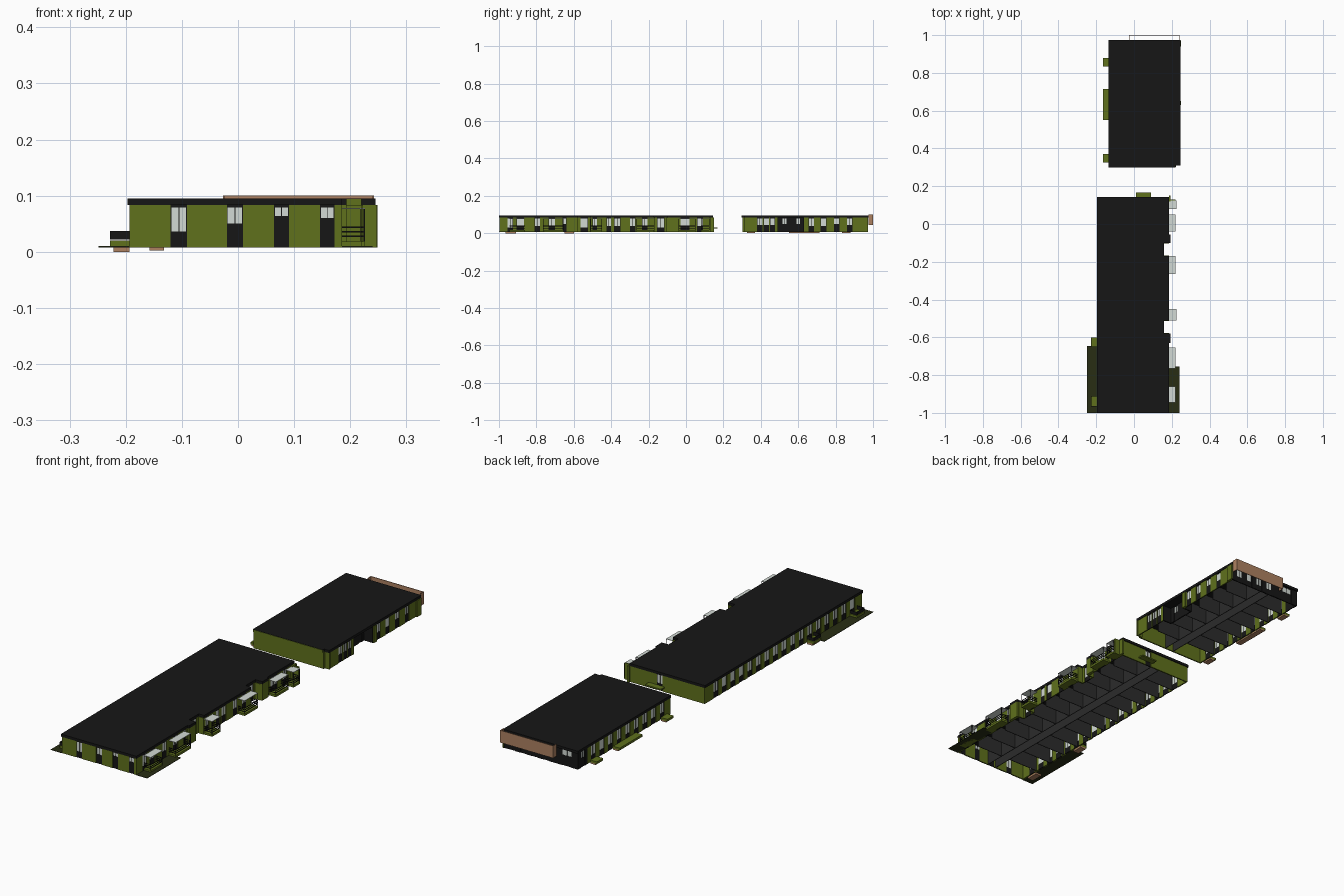
import bpy, bmesh

if "Cube" in bpy.data.objects:
    bpy.data.objects.remove(bpy.data.objects["Cube"])

def material(name, col):
    m = bpy.data.materials.new(name)
    m.diffuse_color = (*col, 1)
    m.use_nodes = True
    m.node_tree.nodes["Principled BSDF"].inputs["Base Color"].default_value = m.diffuse_color
    return m

GREEN = material("green_panel", (0.115, 0.165, 0.012))
OLIVE = material("dark_olive", (0.022, 0.027, 0.007))
BLACK = material("black", (0.008, 0.008, 0.008))
DARK = material("dark_grey", (0.025, 0.025, 0.025))
GLASS = material("pale_glass", (0.65, 0.70, 0.66))
TAN = material("tan", (0.42, 0.22, 0.12))
Z0, Z1, TOP, T = 0.008, 0.083, 0.095, 0.006

def part(name, mat, boxes):
    """One object made of boxes (x0, x1, y0, y1, z0, z1)."""
    if not boxes:
        return
    bm = bmesh.new()
    for x0, x1, y0, y1, z0, z1 in boxes:
        vs = bmesh.ops.create_cube(bm, size=1)["verts"]
        for v in vs:
            v.co = ((x0 + x1) / 2 + v.co.x * (x1 - x0),
                    (y0 + y1) / 2 + v.co.y * (y1 - y0),
                    (z0 + z1) / 2 + v.co.z * (z1 - z0))
    finish(name, mat, bm)

def finish(name, mat, bm):
    me = bpy.data.meshes.new(name)
    bm.to_mesh(me)
    bm.free()
    me.materials.append(mat)
    bpy.context.collection.objects.link(bpy.data.objects.new(name, me))

def roof(name, outline):
    bm = bmesh.new()
    f = bm.faces.new([bm.verts.new((x, y, Z1)) for x, y in outline])
    ext = bmesh.ops.extrude_face_region(bm, geom=[f])["geom"]
    bmesh.ops.translate(bm, vec=(0, 0, TOP - Z1),
                        verts=[v for v in ext if isinstance(v, bmesh.types.BMVert)])
    bmesh.ops.recalc_face_normals(bm, faces=bm.faces)
    finish(name, BLACK, bm)

def wall(name, along, c, a, b, bays=(), inward=1, mat=GREEN):
    """Straight wall, outer face at c, with window bays (start, end, sill)."""
    def put(s, e, d0, d1, z0, z1):
        p, q = sorted((c + inward * d0, c + inward * d1))
        return (p, q, s, e, z0, z1) if along == "y" else (s, e, p, q, z0, z1)
    piers, panels, panes = [], [], []
    pos = a
    for s, e, sill in sorted(bays):
        piers.append(put(pos, s, 0, T, Z0, Z1))
        panels.append(put(s, e, 0.002, T, Z0, sill))
        panels.append(put(s, e, 0.002, T, 0.079, Z1))
        panes.append(put(s, e, 0.003, 0.005, sill, 0.079))
        for m in (s, (s + e) / 2 - 0.0008, e - 0.0016):
            panels.append(put(m, m + 0.0016, 0.002, T, sill, 0.079))
        pos = e
    piers.append(put(pos, b, 0, T, Z0, Z1))
    part(name + "_piers", mat, piers)
    part(name + "_frames", BLACK, panels)
    part(name + "_glass", GLASS, panes)

def row(a, b, n, width, sill=0.035):
    step = (b - a) / n
    return [(a + step * (i + .5) - width / 2, a + step * (i + .5) + width / 2, sill)
            for i in range(n)]

# ---- Front building shell
XL, XR, XN, YF, YB = -0.193, 0.185, 0.158, -0.998, 0.14
roof("front_block_roof", [
    (-0.197, -1), (XR, -1), (XR, -0.63), (0.193, -0.63), (0.193, -0.58), (XN, -0.58),
    (XN, -0.51), (XR, -0.51), (XR, -0.17), (XN, -0.17), (XN, -0.10), (0.193, -0.10),
    (0.193, -0.055), (XR, -0.055), (XR, 0.144), (-0.197, 0.144)])
wall("front_wall", "x", YF, XL, XR,
     [(-0.12, -0.091, .036), (-0.02, 0.009, .05), (0.064, 0.091, .064), (0.146, 0.172, .06)])
wall("front_block_rear_wall", "x", YB, XL, XR, [(0.02, 0.05, 0.04)], -1)
wall("left_wall", "y", XL, YF, YB, row(-0.96, 0.09, 17, 0.036))
wall("right_wall_a", "y", XR, YF, -0.58,
     [(-0.955, -0.925, .03), (-0.905, -0.865, .04), (-0.81, -0.78, .04),
      (-0.735, -0.70, .04), (-0.66, -0.64, .05)], -1)
wall("right_wall_b", "y", XR, -0.51, -0.17,
     [(-0.50, -0.475, .04), (-0.425, -0.40, .04), (-0.385, -0.35, .04),
      (-0.30, -0.27, .04), (-0.235, -0.205, .04)], -1)
wall("right_wall_c", "y", XR, -0.10, YB, [(-0.03, 0.02, .04), (0.06, 0.09, .04)], -1)
for i, (a, b) in enumerate(((-0.58, -0.51), (-0.17, -0.10))):
    wall(f"entry_recess_{i}", "y", XN, a, b, [(a + .015, b - .015, .03)], -1)
    part(f"entry_cheeks_{i}", GREEN, [(XN - T, XR, y - T / 2, y + T / 2, Z0, Z1) for y in (a, b)])
part("entry_fins", GREEN, [(XR, 0.193, -0.63, -0.58, Z0, Z1), (XR, 0.193, -0.10, -0.055, Z0, Z1),
                           (XR, 0.22, 0.125, 0.131, Z0, Z1), (XR, 0.193, 0.12, 0.15, Z0, Z1)])

# ---- Rear building shell
BL, BR, BF, BB = -0.132, 0.243, 0.302, 0.97
roof("rear_block_roof", [(-0.135, 0.30), (0.22, 0.30), (0.22, 0.31), (0.245, 0.31),
                         (0.245, 0.975), (-0.135, 0.975)])
wall("rear_block_front_wall", "x", BF, BL, 0.22)
part("rear_block_front_parapet", GREEN, [(BL, 0.22, 0.298, 0.304, Z1, 0.094)])
part("rear_block_corner", GREEN, [(0.22, 0.247, 0.31, 0.316, Z0, Z1),
                                  (0.217, 0.223, 0.302, 0.316, Z0, Z1)])
wall("rear_block_left_wall", "y", BL, BF, 0.90, row(0.33, 0.89, 9, 0.034))
wall("rear_block_left_dark", "y", BL, 0.90, BB, [(0.92, 0.95, 0.05)], 1, BLACK)
wall("rear_block_back_wall", "x", BB, BL, BR, [(-0.10, -0.05, 0.055)] + row(0.0, 0.23, 4, 0.03),
     -1, BLACK)
wall("rear_block_right_a", "y", BR, 0.31, 0.49,
     [(0.38, 0.41, .045), (0.415, 0.445, .045), (0.45, 0.475, .045)], -1)
wall("rear_block_right_b", "y", BR, 0.63, BB,
     [(0.655, 0.685, .04), (0.72, 0.75, .04), (0.79, 0.82, .05), (0.86, 0.89, .045)], -1)
wall("rear_entry", "y", 0.20, 0.49, 0.63, [(0.515, 0.54, .05), (0.59, 0.61, .05)], -1, BLACK)
part("rear_entry_cheeks", BLACK, [(0.195, BR, y - T / 2, y + T / 2, Z0, Z1) for y in (0.49, 0.63)])

# Tan screen hung round the back end
part("back_screen", TAN, [(-0.027, 0.242, 0.997, 1.0, 0.044, 0.10),
                          (-0.027, -0.024, 0.975, 0.997, 0.044, 0.10),
                          (0.239, 0.242, 0.975, 0.997, 0.044, 0.10)])

# ---- Corridors and room partitions
def interior(name, xl, xr, cl, cr, y0, y1, rooms):
    boxes = [(x - .0015, x + .0015, y0, y1, Z0, Z1) for x in (cl, cr)]
    for i in range(1, rooms):
        y = y0 + (y1 - y0) * i / rooms
        boxes += [(xl, cl, y - .0015, y + .0015, Z0, Z1), (cr, xr, y - .0015, y + .0015, Z0, Z1)]
    part(name, DARK, boxes)

interior("front_block_partitions", XL + T, XN - T, -0.03, 0.015, YF + T, YB - T, 12)
interior("rear_block_partitions", BL + T, 0.195, 0.03, 0.075, BF + T, BB - T, 7)

# ---- Balconies with pale canopies on the right side
for i, (a, b, x1) in enumerate([(-0.945, -0.86, 0.22), (-0.765, -0.655, 0.22), (-0.51, -0.45, 0.226),
                                (-0.265, -0.17, 0.22), (-0.04, 0.05, 0.22), (0.08, 0.125, 0.226)]):
    part(f"canopy_{i}", GLASS, [(XR, x1, a, b, 0.076, 0.078)])
    part(f"balcony_floor_{i}", GREEN, [(XR, x1, a, b, Z0, 0.018)])
    rails = [(x1 - .002, x1, a, b, z, z + .003) for z in (0.026, 0.034, 0.042)]
    rails += [(XR, x1, y, y + .002, z, z + .003) for y in (a, b - .002) for z in (0.026, 0.034, 0.042)]
    rails += [(x1 - .002, x1, y, y + .002, 0.018, 0.076) for y in (a, b - .002)]
    part(f"balcony_rail_{i}", BLACK, rails)

# ---- Terraces, steps and landings
part("left_terrace", OLIVE, [(-0.249, XL, -1.0, -0.645, 0.008, 0.010)])
part("right_terrace", OLIVE, [(XR, 0.24, -1.0, -0.755, 0.008, 0.010)])
for i, (a, b) in enumerate(((-0.65, -0.60), (-0.965, -0.91))):
    part(f"left_step_{i}", TAN, [(-0.222, XL, a, b, 0, Z0)])
    part(f"left_landing_{i}", GREEN, [(-0.228, XL, a, b, Z0, 0.02)])
    part(f"left_rail_{i}", BLACK, [(-0.228, -0.226, a, b, 0.022, 0.037)]
         + [(-0.228, XL, y, y + .002, 0.022, 0.037) for y in (a, b - .002)])
for i, (a, b) in enumerate(((0.325, 0.37), (0.55, 0.715), (0.835, 0.88))):
    part(f"rear_step_{i}", TAN, [(-0.158, BL, a, b, 0.002, Z0)])
    part(f"rear_landing_{i}", GREEN, [(-0.165, BL, a, b, Z0, 0.018)])
part("link_landing", GREEN, [(0.01, 0.09, YB, 0.168, 0.026, 0.032)])
# Terrace edge on the far right keeps the full width
part("right_corner_post", GREEN, [(0.243, 0.249, 0.94, 0.972, Z0, Z1), (0.243, 0.249, 0.63, 0.65, Z0, Z1)])
